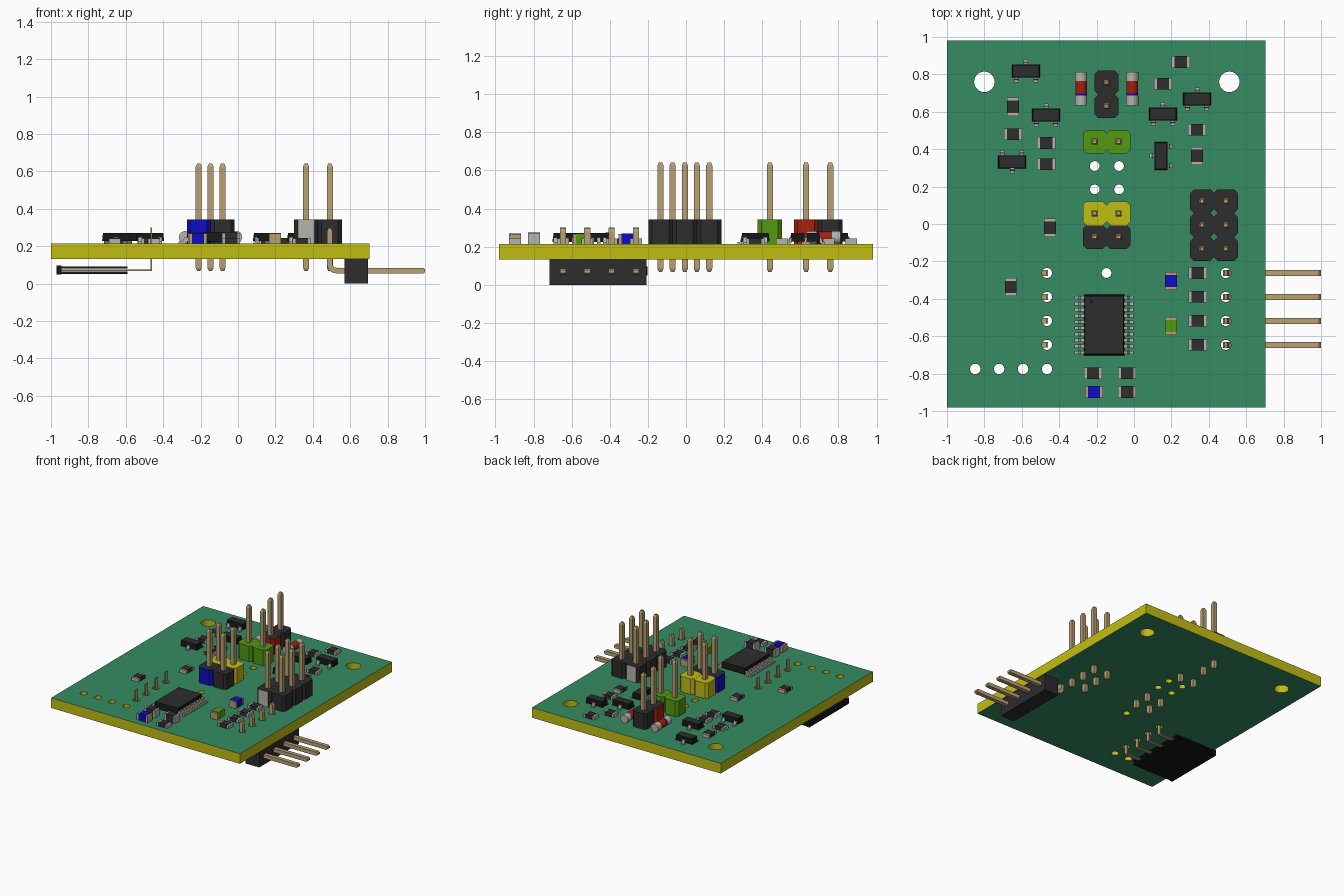
import bpy, bmesh, math
from mathutils import Vector

cube = bpy.data.objects.get("Cube")
if cube:
    bpy.data.objects.remove(cube)


def material(name, rgb):
    m = bpy.data.materials.new(name)
    m.use_nodes = True
    m.diffuse_color = (*rgb, 1)
    m.node_tree.nodes["Principled BSDF"].inputs["Base Color"].default_value = (*rgb, 1)
    return m


GREEN = material("board green", (0.037, 0.262, 0.122))
YELLOW = material("yellow", (0.54, 0.515, 0.007))
DARK = material("dark plastic", (0.026, 0.026, 0.028))
BLACK = material("black", (0.008, 0.008, 0.008))
GREY = material("light grey metal", (0.468, 0.456, 0.413))
TAN = material("tan metal", (0.479, 0.352, 0.171))
RED = material("red", (0.376, 0.014, 0.004))
BLUE = material("blue", (0.004, 0.004, 0.546))
LIME = material("leaf green", (0.084, 0.314, 0.006))

TOP, BOTTOM = 0.215, 0.133
PITCH = 0.1275
AXES = {"X": lambda a, b, t: (t, a, b), "Y": lambda a, b, t: (a, t, b), "Z": lambda a, b, t: (a, b, t)}


def prism(name, pts, lo, hi, mats, axis="Z", loc=(0, 0), rot=0.0, taper=1.0, rule=None, smooth=False):
    """Extrude a 2D outline along an axis; rule(normal) picks each face's material."""
    bm = bmesh.new()
    place = AXES[axis]
    a = [bm.verts.new(place(u, v, lo)) for u, v in pts]
    b = [bm.verts.new(place(u * taper, v * taper, hi)) for u, v in pts]
    n = len(pts)
    bm.faces.new(a)
    bm.faces.new(b)
    for i in range(n):
        bm.faces.new((a[i], a[(i + 1) % n], b[(i + 1) % n], b[i]))
    bmesh.ops.recalc_face_normals(bm, faces=bm.faces)
    bm.normal_update()
    for f in bm.faces:
        f.smooth = smooth
        if rule:
            f.material_index = rule(f.normal)
    me = bpy.data.meshes.new(name)
    bm.to_mesh(me)
    bm.free()
    for m in mats:
        me.materials.append(m)
    if smooth:
        me.set_sharp_from_angle(angle=math.radians(40))
    ob = bpy.data.objects.new(name, me)
    ob.location = (loc[0], loc[1], 0)
    ob.rotation_euler.z = rot
    bpy.context.collection.objects.link(ob)
    return ob


def rect(w, d, u=0.0, v=0.0):
    return [(u - w / 2, v - d / 2), (u + w / 2, v - d / 2), (u + w / 2, v + d / 2), (u - w / 2, v + d / 2)]


def circle(r, n, u=0.0, v=0.0):
    return [(u + r * math.cos(2 * math.pi * i / n), v + r * math.sin(2 * math.pi * i / n)) for i in range(n)]


def top_face(n):
    return 1 if n.z > 0.9 else 0


# Circuit board: outline with round holes, green faces and yellow edges
ROWS = [-0.262 - i * 0.128 for i in range(4)]
holes = [(-0.80, 0.76, 0.055), (0.51, 0.76, 0.055), (-0.147, -0.262, 0.026)]
holes += [(x, y, 0.026) for x in (-0.21, -0.08) for y in (0.31, 0.185)]
holes += [(-0.465 - i * 0.128, -0.775, 0.028) for i in range(4)]
holes += [(x, y, 0.027) for x in (-0.465, 0.491) for y in ROWS]
cu = bpy.data.curves.new("board_outline", "CURVE")
cu.dimensions = "2D"
cu.fill_mode = "BOTH"
cu.extrude = (TOP - BOTTOM) / 2
for loop in [rect(1.704, 1.96, -0.148, 0)] + [circle(r, 24, x, y) for x, y, r in holes]:
    s = cu.splines.new("POLY")
    s.points.add(len(loop) - 1)
    for p, (x, y) in zip(s.points, loop):
        p.co = (x, y, 0, 1)
    s.use_cyclic_u = True
tmp = bpy.data.objects.new("board_outline", cu)
bpy.context.collection.objects.link(tmp)
bpy.context.view_layer.update()
me = bpy.data.meshes.new_from_object(tmp.evaluated_get(bpy.context.evaluated_depsgraph_get()))
bpy.data.objects.remove(tmp)
me.materials.clear()
me.materials.append(GREEN)
me.materials.append(YELLOW)
for p in me.polygons:
    p.use_smooth = False
    p.material_index = 0 if abs(p.normal.z) > 0.9 else 1
board = bpy.data.objects.new("circuit_board", me)
board.location.z = (TOP + BOTTOM) / 2
bpy.context.collection.objects.link(board)


# Upright pin headers: one chamfered block and one pin per position
def header_unit(x, y, side, top, rule=top_face):
    h, c = PITCH / 2, 0.02
    octagon = [(h - c, -h), (h, c - h), (h, h - c), (h - c, h), (c - h, h), (-h, h - c), (-h, c - h), (c - h, -h)]
    prism("header_block", octagon, TOP, 0.342, [side, top], loc=(x, y), rule=rule)
    prism("header_pin", rect(0.032, 0.032), 0.085, 0.625, [TAN], loc=(x, y))
    prism("header_pin_tip", rect(0.032, 0.032), 0.625, 0.642, [TAN], loc=(x, y), taper=0.55)
    prism("header_pin_tail", rect(0.032, 0.032), 0.085, 0.068, [TAN], loc=(x, y), taper=0.55)


for x in (-0.21, -0.082):
    header_unit(x, 0.44, LIME, LIME)
    header_unit(x, 0.057, YELLOW, YELLOW)
header_unit(-0.21, -0.07, BLUE, DARK)
header_unit(-0.082, -0.07, DARK, DARK)
header_unit(-0.147, 0.63, RED, DARK)
header_unit(-0.147, 0.757, DARK, DARK)
for y in (0.122, -0.006, -0.134):
    header_unit(0.364, y, GREY, DARK, lambda n: 0 if abs(n.y) > 0.9 else 1)
    header_unit(0.491, y, DARK, DARK)

# Right-angle header below the right edge, with bent pins
prism("angled_header_block", rect(0.125, 0.51, 0.632, -0.462), 0.0, BOTTOM, [DARK])
arc = [math.pi + i * math.pi / 12 for i in range(7)]
bent = [(0.476, 0.28), (0.484, 0.298), (0.498, 0.298), (0.506, 0.28)]
bent += [(0.526 + 0.02 * math.cos(t), 0.105 + 0.02 * math.sin(t)) for t in arc]
bent += [(0.99, 0.085), (1.0, 0.078), (1.0, 0.062), (0.99, 0.055)]
bent += [(0.526 + 0.05 * math.cos(t), 0.105 + 0.05 * math.sin(t)) for t in reversed(arc)]
for y in ROWS:
    prism("angled_header_pin", bent, y - 0.016, y + 0.016, [TAN], axis="Y")

# Horizontal socket below the left side, with thin bent contacts
prism("socket_lower_wall", rect(0.38, 0.51, -0.78, -0.458), 0.052, 0.064, [BLACK])
prism("socket_upper_wall", rect(0.38, 0.51, -0.78, -0.458), 0.080, 0.092, [BLACK])
prism("socket_end_wall", rect(0.025, 0.51, -0.9575, -0.458), 0.048, 0.096, [BLACK])
contact = [(-0.95, 0.068), (-0.46, 0.068), (-0.46, 0.30), (-0.469, 0.30), (-0.469, 0.076), (-0.95, 0.076)]
for y in ROWS:
    prism("socket_contact", contact, y - 0.015, y + 0.015, [TAN], axis="Y")


# Surface-mount chips: body with a metal cap at each end
def chip(x, y, turned=False, body=DARK, caps=GREY, h=0.028):
    r = math.pi / 2 if turned else 0
    prism("chip_body", rect(0.066, 0.062), TOP, TOP + h, [body], loc=(x, y), rot=r)
    for s in (-1, 1):
        prism("chip_end_cap", rect(0.016, 0.062, s * 0.041, 0), TOP, TOP + h * 0.95, [caps], loc=(x, y), rot=r)


for x, y in [(0.25, 0.866), (0.155, 0.749), (0.337, 0.503), (-0.47, 0.433), (-0.47, 0.32),
             (-0.647, 0.48), (-0.037, -0.898)] + [(0.34, y) for y in ROWS]:
    chip(x, y)
for x, y in [(-0.647, 0.626), (0.337, 0.364), (-0.449, -0.02), (-0.658, -0.337)]:
    chip(x, y, True)
for x in (-0.219, -0.037):
    chip(x, -0.797, h=0.06)
chip(-0.214, -0.898, False, BLUE, TAN, 0.055)
chip(0.198, -0.305, True, BLUE, TAN, 0.055)
chip(0.198, -0.545, True, LIME, TAN, 0.055)


# Gull-wing leads: foot on the board rising to the body
def lead(x, y, u, v, width, reach, rot):
    shape = [(0, TOP), (reach * 0.6, TOP), (reach * 0.6, TOP + 0.01), (reach * 0.25, TOP + 0.01),
             (reach * 0.05, TOP + 0.033), (-reach * 0.5, TOP + 0.033), (-reach * 0.5, TOP + 0.022)]
    c, s = math.cos(rot), math.sin(rot)
    prism("gull_wing_lead", shape, -width / 2, width / 2, [GREY], axis="Y",
          loc=(x + u * c - v * s, y + u * s + v * c), rot=rot)


# Small three-legged transistors
for x, y, r in [(-0.578, 0.818, 0), (-0.47, 0.583, 0), (-0.652, 0.332, math.pi), (0.155, 0.588, 0),
                (0.337, 0.668, 0), (0.144, 0.364, math.pi / 2)]:
    prism("transistor_body", rect(0.15, 0.07), TOP + 0.012, TOP + 0.057, [BLACK, DARK],
          loc=(x, y), rot=r, taper=0.93, rule=top_face)
    lead(x, y, 0.04, 0.0, 0.024, 0.036, r + math.pi / 2)
    for v in (-0.052, 0.052):
        lead(x, y, 0.04, v, 0.024, 0.036, r - math.pi / 2)

# Large integrated circuit with ten leads on each side
prism("circuit_chip_body", rect(0.216, 0.324), TOP + 0.01, TOP + 0.058, [BLACK, DARK], loc=(-0.16, -0.54),
      taper=0.95, rule=top_face)
prism("circuit_chip_dot", circle(0.008, 12, -0.228, -0.415), TOP + 0.056, TOP + 0.059, [BLACK])
for i in range(10):
    for r in (0, math.pi):
        lead(-0.16, -0.54, 0.122, (i - 4.5) * 0.0327, 0.018, 0.06, r)

# Round glass diodes lying front to back
for x in (-0.283, -0.01):
    for part, y0, y1, m, rad in (("diode_front_cap", 0.633, 0.686, GREY, 0.033),
                                 ("diode_band", 0.686, 0.698, BLUE, 0.031),
                                 ("diode_glass", 0.698, 0.765, RED, 0.031),
                                 ("diode_back_cap", 0.765, 0.812, GREY, 0.033)):
        prism(part, circle(rad, 24, 0, TOP + 0.033), y0, y1, [m], axis="Y", loc=(x, 0), smooth=True)
